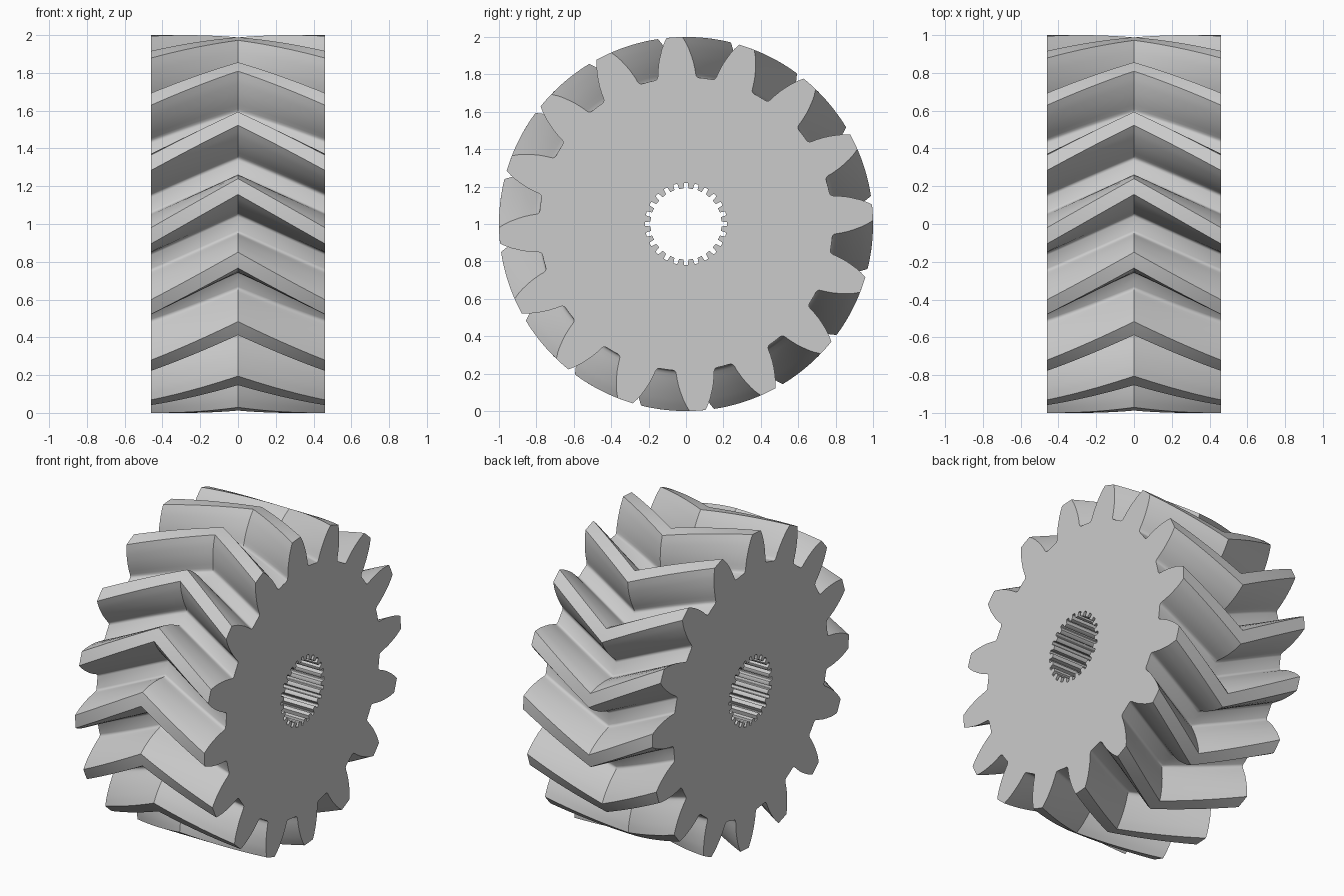
import bpy, bmesh
from math import sin, cos, radians

cube = bpy.data.objects.get("Cube")
if cube:
    bpy.data.objects.remove(cube, do_unlink=True)

HALF_WIDTH = 0.46
TEETH, SPLINES = 16, 24
TWIST, MID_ANGLE = 15.0, 11.45   # degrees from the top towards +y
STEPS = 8

# Half a tooth: radius and angle from the tooth centre, root to tip
FLANK = [(0.785, 8.6), (0.7875, 7.95), (0.794, 7.5), (0.806, 7.2),
         (0.83, 6.85), (0.87, 6.1), (0.9, 5.4), (0.94, 4.4),
         (0.97, 3.5), (1.0, 2.45)]

# Half a spline groove in the bore
GROOVE = [(0.19, 5.0), (0.192, 3.8), (0.217, 2.9), (0.22, 2.0)]


def repeat(half, count, start):
    """Mirror a half profile and repeat it around the axis."""
    pitch = 360 / count
    loop = []
    for i in range(count):
        centre = start + i * pitch
        loop += [(r, centre - a) for r, a in half]
        loop.append((half[-1][0], centre))
        loop += [(r, centre + a) for r, a in reversed(half)]
        loop.append((half[0][0], centre + pitch / 2))
    return loop


def ring(bm, profile, x, turn):
    verts = []
    for r, a in profile:
        t = radians(a + turn)
        verts.append(bm.verts.new((x, r * sin(t), 1 + r * cos(t))))
    return verts


def skin(bm, rings):
    for a, b in zip(rings, rings[1:]):
        for i in range(len(a)):
            j = (i + 1) % len(a)
            bm.faces.new((a[i], a[j], b[j], b[i]))


bm = bmesh.new()

# Chevron teeth: the twist reverses at the middle of the width
outer = repeat(FLANK, TEETH, MID_ANGLE)
stations = [i / STEPS for i in range(-STEPS, STEPS + 1)]
skin(bm, [ring(bm, outer, s * HALF_WIDTH, -TWIST * abs(s)) for s in stations])

# Straight splined bore
bore = repeat(GROOVE, SPLINES, 0)
skin(bm, [ring(bm, bore, x, 0) for x in (-HALF_WIDTH, HALF_WIDTH)])

# Flat end faces around the bore
for side in (-1, 1):
    rim = [e for e in bm.edges if e.is_boundary
           and all(abs(v.co.x - side * HALF_WIDTH) < 1e-4 for v in e.verts)]
    bmesh.ops.triangle_fill(bm, use_beauty=True, edges=rim, normal=(side, 0, 0))
bmesh.ops.recalc_face_normals(bm, faces=bm.faces[:])

mesh = bpy.data.meshes.new("herringbone_gear")
bm.to_mesh(mesh)
bm.free()
gear = bpy.data.objects.new("herringbone_gear", mesh)
bpy.context.collection.objects.link(gear)

# Plain grey metal
grey = bpy.data.materials.new("light_grey")
grey.use_nodes = True
colour = (0.6, 0.6, 0.6, 1)
grey.diffuse_color = colour
grey.node_tree.nodes["Principled BSDF"].inputs["Base Color"].default_value = colour
mesh.materials.append(grey)

bpy.ops.object.select_all(action='DESELECT')
gear.select_set(True)
bpy.context.view_layer.objects.active = gear
bpy.ops.object.shade_smooth_by_angle(angle=radians(35))
